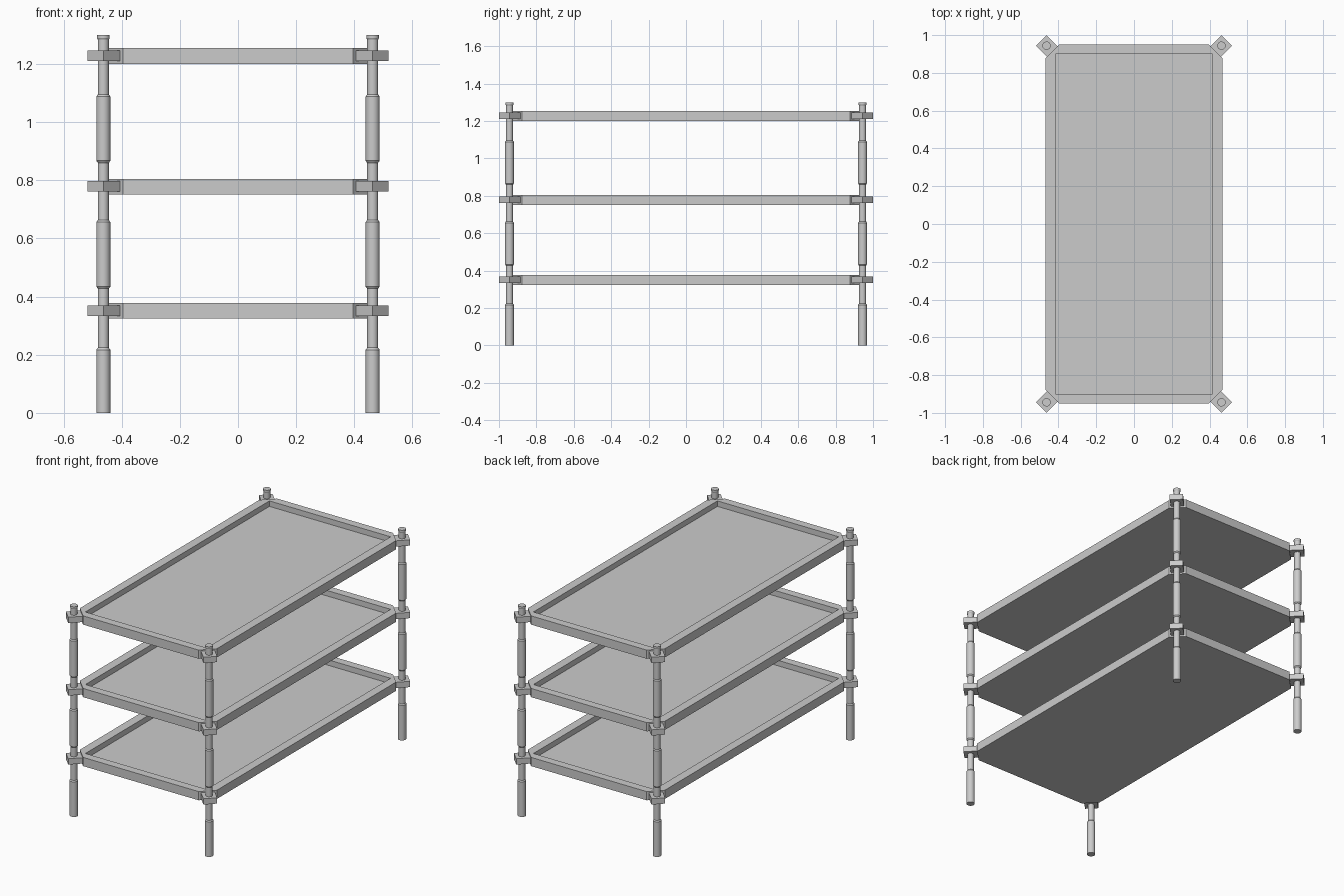
import bpy, bmesh, math

if "Cube" in bpy.data.objects:
    bpy.data.objects.remove(bpy.data.objects["Cube"])

TRAY_Z = (0.324, 0.751, 1.2)      # underside of each shelf
TRAY_H = 0.054
PX, PY = 0.463, 0.944             # post centre


def finish(name, bm):
    bmesh.ops.recalc_face_normals(bm, faces=bm.faces)
    me = bpy.data.meshes.new(name)
    bm.to_mesh(me)
    bm.free()
    ob = bpy.data.objects.new(name, me)
    bpy.context.collection.objects.link(ob)
    return ob


def prism(bm, pts, z0, z1):
    lo = [bm.verts.new((x, y, z0)) for x, y in pts]
    hi = [bm.verts.new((x, y, z1)) for x, y in pts]
    bm.faces.new(lo)
    bm.faces.new(hi)
    for i in range(len(pts)):
        j = (i + 1) % len(pts)
        bm.faces.new((lo[i], lo[j], hi[j], hi[i]))


def tray(name, z):
    # outline with clipped corners, recessed rectangular pan
    X, Y, c, ix, iy = 0.469, 0.95, 0.073, 0.415, 0.9
    outer = [(X, -Y + c), (X, Y - c), (X - c, Y), (-X + c, Y),
             (-X, Y - c), (-X, -Y + c), (-X + c, -Y), (X - c, -Y)]
    inner = [(ix, -iy), (ix, iy), (-ix, iy), (-ix, -iy)]
    top, floor = z + TRAY_H, z + 0.02
    bm = bmesh.new()
    ob_, ot = ([bm.verts.new((x, y, h)) for x, y in outer] for h in (z, top))
    it, ib = ([bm.verts.new((x, y, h)) for x, y in inner] for h in (top, floor))
    bm.faces.new(ob_)
    bm.faces.new(ib)
    for i in range(8):
        j = (i + 1) % 8
        bm.faces.new((ob_[i], ob_[j], ot[j], ot[i]))
    for i in range(4):
        j = (i + 1) % 4
        bm.faces.new((it[i], it[j], ib[j], ib[i]))
        a, b, n = 2 * i, 2 * i + 1, (2 * i + 2) % 8
        bm.faces.new((ot[a], ot[b], it[j], it[i]))     # side rim
        bm.faces.new((ot[b], ot[n], it[j]))            # corner rim
    return finish(name, bm)


def post(name, x, y):
    # turned tube: thick sleeves between thin necks, small top cap
    R, r = 0.024, 0.019
    prof = [(R, 0), (R, 0.217), (r, 0.224)]
    for a, b in ((0.43, 0.66), (0.863, 1.092)):
        prof += [(r, a - 0.003), (R, a + 0.004), (R, b - 0.004), (r, b + 0.003)]
    prof += [(r, 1.284), (0.022, 1.289), (0.022, 1.3)]
    n = 24
    bm = bmesh.new()
    rings = [[bm.verts.new((x + q * math.cos(2 * math.pi * k / n),
                            y + q * math.sin(2 * math.pi * k / n), z))
              for k in range(n)] for q, z in prof]
    for lo, hi in zip(rings, rings[1:]):
        for k in range(n):
            m = (k + 1) % n
            bm.faces.new((lo[k], lo[m], hi[m], hi[k]))
    bm.faces.new(rings[0])
    bm.faces.new(rings[-1])
    ob = finish(name, bm)
    bpy.ops.object.select_all(action='DESELECT')
    ob.select_set(True)
    bpy.context.view_layer.objects.active = ob
    bpy.ops.object.shade_smooth_by_angle(angle=math.radians(30))


def bracket(name, sx, sy, z):
    # diagonal block joining the post to the clipped tray corner
    s = math.sqrt(0.5)
    pts = []
    for u, v in ((0.039, -0.039), (0.039, 0.039), (-0.046, 0.039), (-0.046, -0.039)):
        pts.append((sx * (PX + (u - v) * s), sy * (PY + (u + v) * s)))
    bm = bmesh.new()
    prism(bm, pts, z + 0.01, z + 0.046)
    finish(name, bm)


for level, z in zip(("lower", "middle", "upper"), TRAY_Z):
    tray(level + "_shelf_tray", z)

for sx, side in ((-1, "left"), (1, "right")):
    for sy, end in ((-1, "front"), (1, "back")):
        post(f"{end}_{side}_post", sx * PX, sy * PY)
        for level, z in zip(("lower", "middle", "upper"), TRAY_Z):
            bracket(f"{end}_{side}_{level}_bracket", sx, sy, z)
